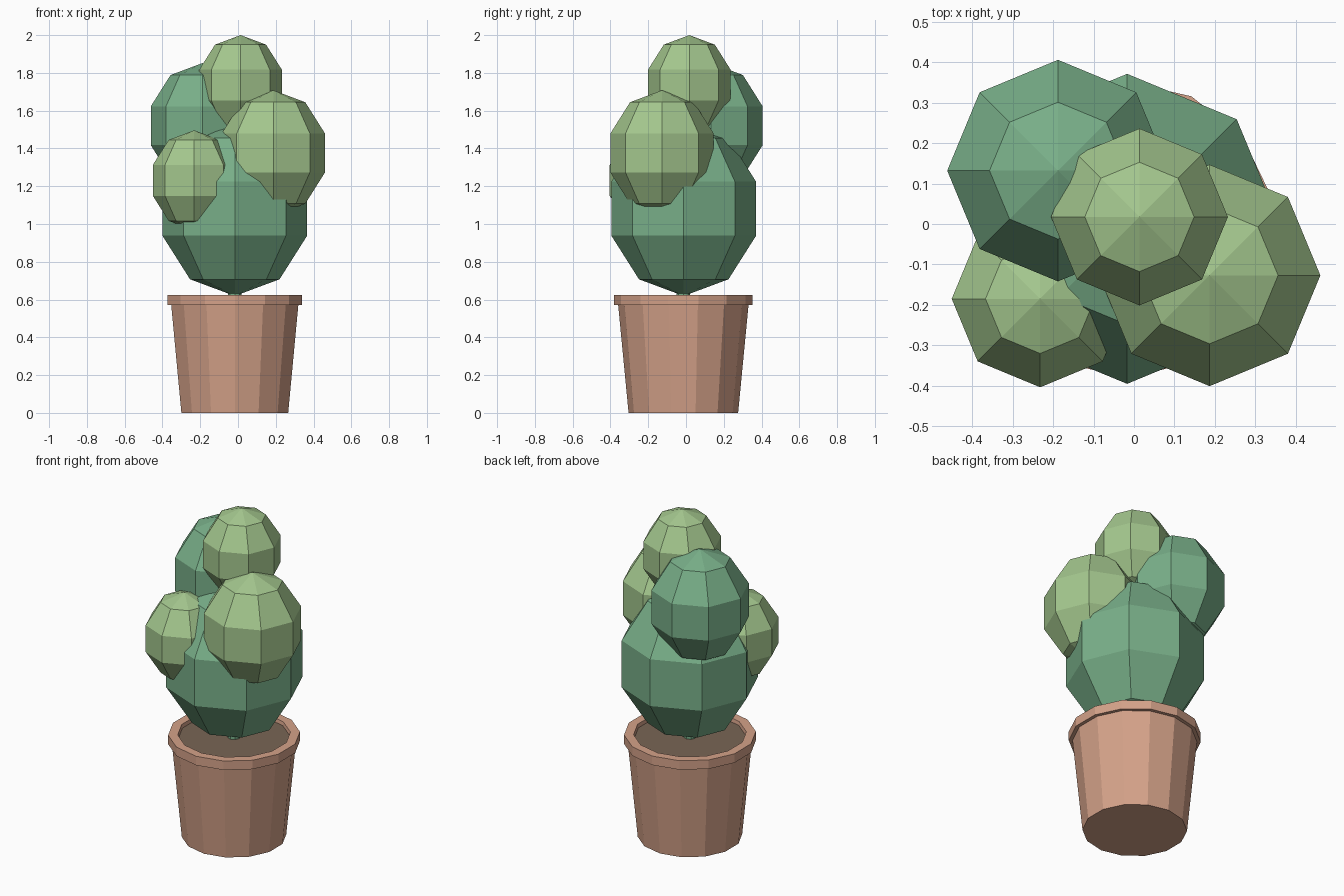
import bpy, bmesh, math

if "Cube" in bpy.data.objects:
    bpy.data.objects.remove(bpy.data.objects["Cube"])


def material(name, rgb):
    m = bpy.data.materials.new(name)
    m.diffuse_color = (*rgb, 1)
    m.use_nodes = True
    m.node_tree.nodes["Principled BSDF"].inputs["Base Color"].default_value = m.diffuse_color
    return m


DARK = material("dark_green", (0.19, 0.43, 0.25))
LIGHT = material("light_green", (0.37, 0.57, 0.27))
CLAY = material("clay", (0.66, 0.36, 0.25))
SOIL = material("soil", (0.19, 0.13, 0.09))


def finish(bm, name, mat, loc):
    bmesh.ops.recalc_face_normals(bm, faces=bm.faces)
    me = bpy.data.meshes.new(name)
    bm.to_mesh(me)
    bm.free()
    me.materials.append(mat)
    ob = bpy.data.objects.new(name, me)
    ob.location = loc
    bpy.context.collection.objects.link(ob)
    return ob


def lathe(name, profile, sides, mat, loc):
    """Faceted turned shape from (radius, z) points, capped at both ends."""
    bm = bmesh.new()
    rings = []
    for r, z in profile:
        angles = [math.pi / 2 + math.tau * i / sides for i in range(sides)]
        rings.append([bm.verts.new((r * math.cos(a), r * math.sin(a), z)) for a in angles])
    for lo, hi in zip(rings, rings[1:]):
        for i in range(sides):
            j = (i + 1) % sides
            bm.faces.new((lo[i], lo[j], hi[j], hi[i]))
    bm.faces.new(rings[0])
    bm.faces.new(rings[-1])
    return finish(bm, name, mat, loc)


def lobe(name, loc, radius, half_height, mat):
    """Low-poly cactus lobe: a stretched 8 x 5 sphere."""
    bm = bmesh.new()
    bmesh.ops.create_uvsphere(bm, u_segments=8, v_segments=5, radius=1)
    bmesh.ops.scale(bm, vec=(radius, radius, half_height), verts=bm.verts)
    return finish(bm, name, mat, loc)


AXIS = (-0.017, -0.014, 0)

# Pot with overhanging rim, soil set just below the lip
lathe("pot", [(0.29, 0), (0.345, 0.57), (0.366, 0.57), (0.366, 0.625),
              (0.313, 0.625), (0.308, 0.59)], 14, CLAY, AXIS)
lathe("soil", [(0.306, 0.585), (0.309, 0.603)], 14, SOIL, AXIS)

# Cactus: short root, main body and four lobes
lathe("cactus_root", [(0.035, 0.595), (0.035, 0.65)], 8, DARK, AXIS)
lobe("cactus_body", (-0.017, -0.012, 1.081), 0.403, 0.462, DARK)
lobe("back_left_lobe", (-0.188, 0.132, 1.52), 0.288, 0.332, DARK)
lobe("front_right_lobe", (0.187, -0.127, 1.376), 0.288, 0.332, LIGHT)
lobe("front_left_lobe", (-0.232, -0.185, 1.231), 0.23, 0.265, LIGHT)
lobe("top_lobe", (0.0135, 0.0175, 1.735), 0.23, 0.265, LIGHT)
